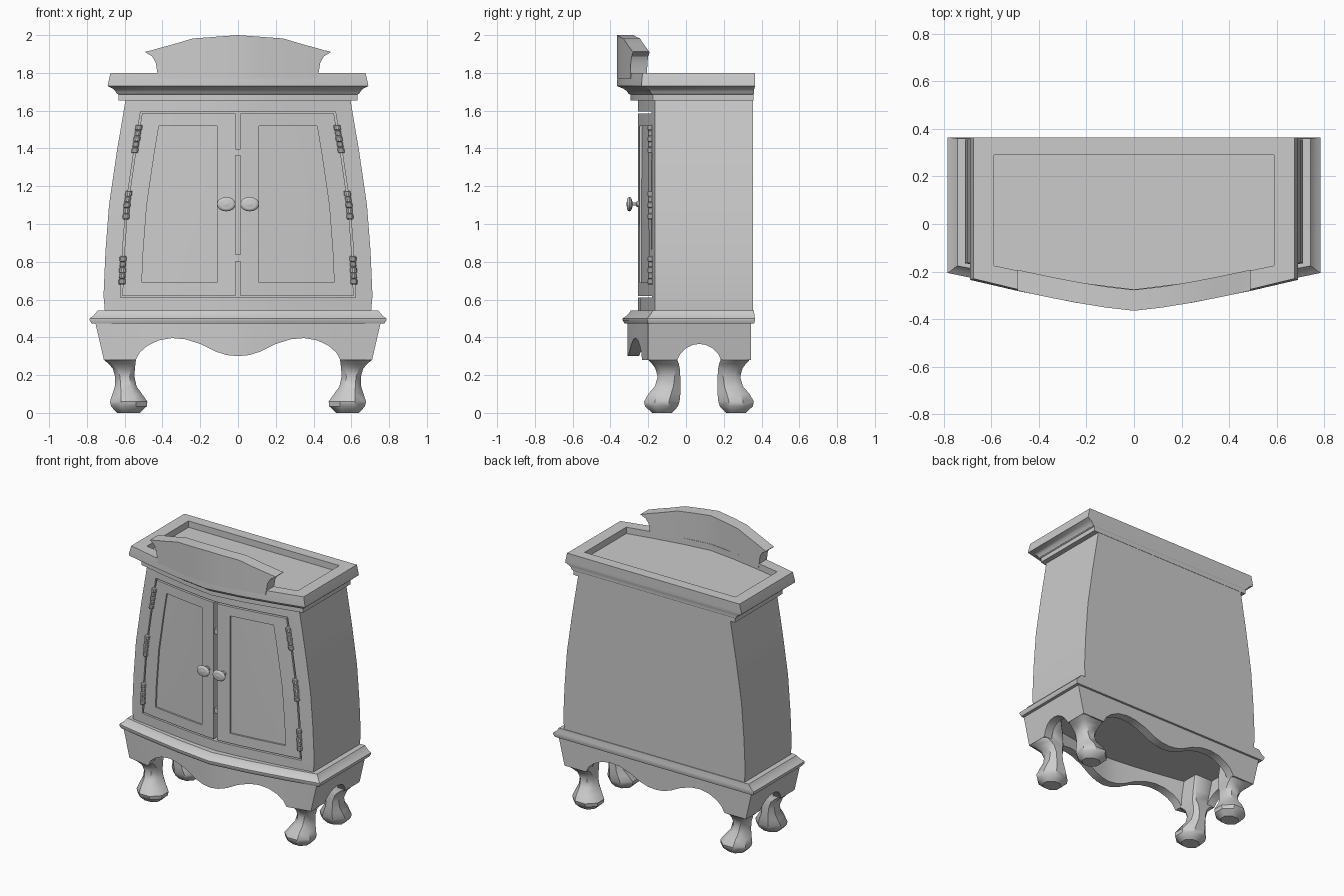
import bpy, bmesh, math

if "Cube" in bpy.data.objects:
    bpy.data.objects.remove(bpy.data.objects["Cube"])

def build(name, lofts, angle=30):
    """Make one object from lofts; each loft is a list of equal-length rings."""
    bm = bmesh.new()
    for rings in lofts:
        vs = [[bm.verts.new(p) for p in r] for r in rings]
        n = len(vs[0])
        for a, b in zip(vs, vs[1:]):
            for i in range(n):
                j = (i + 1) % n
                bm.faces.new((a[i], a[j], b[j], b[i]))
        bm.faces.new(vs[0])
        bm.faces.new(vs[-1])
    bmesh.ops.recalc_face_normals(bm, faces=bm.faces)
    me = bpy.data.meshes.new(name)
    bm.to_mesh(me)
    bm.free()
    ob = bpy.data.objects.new(name, me)
    bpy.context.collection.objects.link(ob)
    bpy.ops.object.select_all(action='DESELECT')
    ob.select_set(True)
    bpy.context.view_layer.objects.active = ob
    bpy.ops.object.shade_smooth_by_angle(angle=math.radians(angle))
    return ob

def flip(rings, s):
    return [[(s * x, y, z) for x, y, z in r] for r in rings]

def lerp(pts, v):
    for (a, fa), (b, fb) in zip(pts, pts[1:]):
        if v <= b:
            return fa + (fb - fa) * (v - a) / (b - a)
    return pts[-1][1]

def bow(t):
    return abs(t) ** 1.3

def plan(z, w, yc, ycor, yb):
    """Bow-fronted outline at height z."""
    front = [(w * t, yc + (ycor - yc) * bow(t), z) for t in (-1, -.7, -.35, 0, .35, .7, 1)]
    return front + [(w, yb, z), (-w, yb, z)]

# Cabinet body: half width by height
WIDTH = [(.54, .705), (.62, .712), (.85, .702), (1.1, .683), (1.38, .642), (1.66, .595)]
def W(z):
    return lerp(WIDTH, z)

def board(xl, xr, z0, z1, inset=0.0, back=-.15):
    """Bowed board between two edges that may follow the body side."""
    zs = [z0] + [k for k, _ in WIDTH if z0 < k < z1] + [z1]
    rings = []
    for z in zs:
        a, b = xl(z), xr(z)
        r = []
        for i in range(9):
            x = a + (b - a) * i / 8
            r.append((x, -.255 + .09 * bow(x / W(z)) + inset, z))
        rings.append(r + [(b, back, z), (a, back, z)])
    return rings

def const(v):
    return lambda z: v

def side(d):
    return lambda z: W(z) - d

build("cabinet_body", [[[(-W(z), -.163, z), (W(z), -.163, z), (W(z), .355, z), (-W(z), .355, z)]
                        for z, _ in WIDTH]])

# Face frame around the doors
stile = board(side(.09), side(0), .54, 1.66)
left_edge = lambda z: -(W(z) - .09)
build("face_frame", [stile, flip(stile, -1),
                     board(left_edge, side(.09), 1.595, 1.66),
                     board(left_edge, side(.09), .54, .61)])

# Doors with recessed panels, hinges and knobs
door = [board(side(.2), side(.1), .62, 1.585),
        board(const(.012), const(.11), .62, 1.585),
        board(const(.11), side(.2), .62, .69),
        board(const(.11), side(.2), 1.52, 1.585),
        board(const(.11), side(.2), .69, 1.52, .012)]

def disc(cx, cy, cz, rx, rz, axis, n=12):
    out = []
    for i in range(n):
        a = 2 * math.pi * i / n
        u, v = rx * math.cos(a), rz * math.sin(a)
        out.append((cx + u, cy, cz + v) if axis == 'y' else (cx + u, cy + v, cz))
    return out

hinges = []
for zc in (1.45, 1.1, .755):
    for k in range(5):
        z0 = zc - .075 + .03 * k
        r = .016 if k % 2 else .018
        hinges.append([disc(W(z) - .095, -.186, z, s * r, s * r, 'z', 10)
                       for z, s in ((z0, .75), (z0 + .004, 1), (z0 + .026, 1), (z0 + .03, .75))])

KNOB = [(-.235, .022), (-.26, .02), (-.265, .01), (-.282, .01), (-.286, .03),
        (-.292, .046), (-.300, .05), (-.308, .045), (-.312, .034), (-.311, .025), (-.315, .012)]
knob = [disc(.062, y, 1.105, r, r * .76, 'y', 16) for y, r in KNOB]

for tag, s in (("right", 1), ("left", -1)):
    build(tag + "_door", [flip(b, s) for b in door])
    build(tag + "_hinges", [flip(h, s) for h in hinges])
    build(tag + "_knob", [flip(knob, s)], 40)

# Small catches in the gap between the doors
build("door_catches", [[[(-.013, -.247, z), (.013, -.247, z), (.013, -.16, z), (-.013, -.16, z)]
                        for z in (zc - .018, zc + .018)] for zc in (1.38, .82)])

# Cornice: cove moulding, slab and sunken top
build("cornice", [[plan(*p) for p in (
    (1.655, .632, -.295, -.175, .357), (1.685, .632, -.295, -.175, .357),
    (1.69, .642, -.305, -.185, .36), (1.705, .65, -.315, -.192, .36),
    (1.718, .665, -.335, -.21, .362), (1.73, .69, -.365, -.235, .365),
    (1.745, .688, -.365, -.235, .365), (1.80, .675, -.362, -.23, .365),
    (1.80, .59, -.275, -.175, .29), (1.755, .59, -.275, -.175, .29))]])

# Arched crest on the front rim: x, bottom, top
half = [(0, 1.77, 2.0), (.12, 1.77, 1.991), (.24, 1.77, 1.982), (.34, 1.77, 1.952),
        (.422, 1.77, 1.93), (.436, 1.855, 1.926), (.455, 1.888, 1.92), (.49, 1.908, 1.912)]
crest = []
for x, b, t in [(-x, b, t) for x, b, t in half[:0:-1]] + half:
    y = -.365 + .132 * bow(x / .69)
    crest.append([(x, y, b), (x, y, t), (x, y + .088, t), (x, y + .088, b)])
build("crest", [crest])

# Base moulding
build("base_moulding", [[plan(*p) for p in (
    (.472, .775, -.325, -.2, .36), (.49, .785, -.335, -.206, .365), (.5, .785, -.335, -.206, .365),
    (.512, .768, -.318, -.195, .363), (.53, .752, -.3, -.182, .361), (.543, .743, -.292, -.176, .36))]])

# Skirt: scalloped front and back, arched sides
def lean(z):
    return .755 - .045 * (.475 - z) / .195

WAVE = [(0, .3), (.06, .306), (.12, .325), (.2, .365), (.28, .39), (.35, .396), (.42, .384),
        (.48, .355), (.52, .32), (.542, .28)]
wave = [(-x, z) for x, z in WAVE[:0:-1]] + WAVE

def scallop(yfun, t):
    cols = []
    for x, z in [(-lean(.28), .28)] + wave + [(lean(.28), .28)]:
        top = x if abs(x) < .6 else math.copysign(.755, x)
        y = yfun(x / .71)
        cols.append([(top, y, .475), (x, y, z), (x, y + t, z), (top, y + t, .475)])
    return cols

ARCH = [(.07, .365), (.105, .36), (.14, .343), (.17, .312), (.187, .28), (.345, .28)]
arch = [(.14 - y, z) for y, z in ARCH[:0:-1]] + ARCH
sides = [[(.755, y, .475), (lean(z), y, z), (lean(z) - .06, y, z), (.695, y, .475)] for y, z in arch]
sides[0] = [(x, -.2, z) for x, _, z in sides[0]]
build("skirt", [scallop(lambda t: -.31 + .11 * bow(t), .06), scallop(lambda t: .345, -.06),
                sides, flip(sides, -1)])

# Cabriole legs: z, x0, x1, y0, y1, chamfer fraction
LEG = [(.472, .56, .735, -.19, -.05, .08), (.36, .545, .72, -.192, -.047, .08),
       (.28, .54, .709, -.199, -.046, .1), (.26, .543, .685, -.18, -.038, .15),
       (.235, .546, .663, -.162, -.033, .2), (.19, .548, .65, -.15, -.03, .25),
       (.14, .537, .652, -.165, -.03, .27), (.10, .508, .665, -.2, -.03, .29),
       (.06, .48, .678, -.222, -.034, .3), (.035, .483, .672, -.217, -.042, .3),
       (.01, .51, .65, -.19, -.065, .3), (0, .52, .64, -.18, -.075, .3)]

def leg_ring(z, x0, x1, y0, y1, c):
    cx, cy = c * (x1 - x0), c * (y1 - y0)
    return [(x0 + cx, y0, z), (x1 - cx, y0, z), (x1, y0 + cy, z), (x1, y1 - cy, z),
            (x1 - cx, y1, z), (x0 + cx, y1, z), (x0, y1 - cy, z), (x0, y0 + cy, z)]

front_leg = [leg_ring(*p) for p in LEG]
back_leg = [[(x, .137 - y, z) for x, y, z in r] for r in front_leg]
for tag, leg in (("front", front_leg), ("back", back_leg)):
    build(tag + "_right_leg", [leg], 40)
    build(tag + "_left_leg", [flip(leg, -1)], 40)
